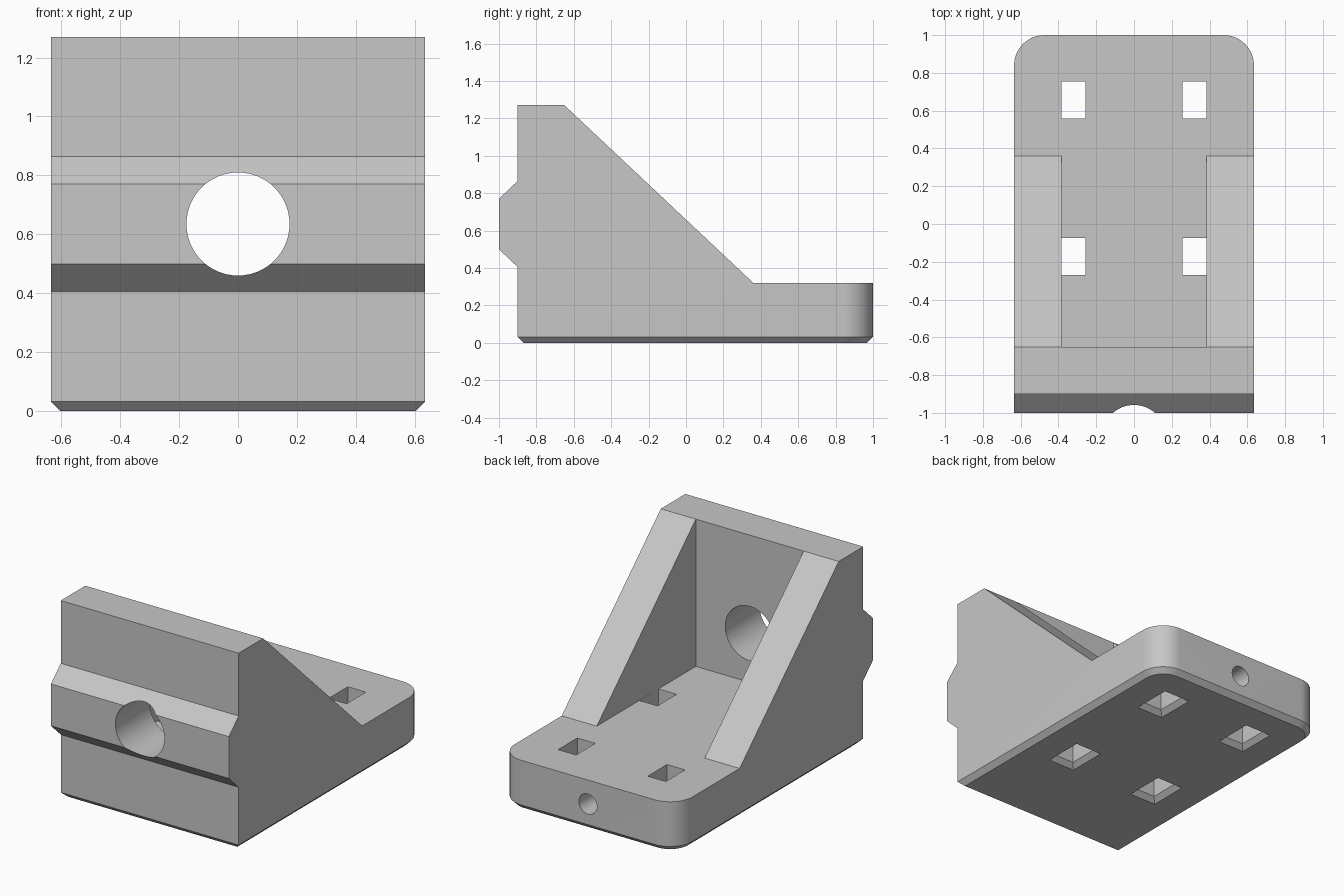
import bpy
import bmesh
from mathutils import Matrix, Vector

default = bpy.data.objects.get("Cube")
if default:
    bpy.data.objects.remove(default, do_unlink=True)

HALF_W, BASE_TOP, WALL_TOP = 0.635, 0.32, 1.27
FRONT, BACK, WALL_BACK = -0.9, 1.0, -0.65

grey = bpy.data.materials.new("light grey")
grey.use_nodes = True
colour = (0.57, 0.57, 0.57, 1)
grey.diffuse_color = colour
grey.node_tree.nodes["Principled BSDF"].inputs["Base Color"].default_value = colour


def make_object(name, bm):
    bmesh.ops.recalc_face_normals(bm, faces=bm.faces)
    mesh = bpy.data.meshes.new(name)
    bm.to_mesh(mesh)
    bm.free()
    mesh.materials.append(grey)
    obj = bpy.data.objects.new(name, mesh)
    bpy.context.collection.objects.link(obj)
    return obj


def box(name, low, high):
    low, high = Vector(low), Vector(high)
    bm = bmesh.new()
    bmesh.ops.create_cube(bm, size=1, matrix=Matrix.Translation((low + high) / 2)
                          @ Matrix.Diagonal((*(high - low), 1)))
    return make_object(name, bm)


def bore(name, radius, z, y0, y1):
    bm = bmesh.new()
    bmesh.ops.create_cone(bm, cap_ends=True, segments=64, radius1=radius,
                          radius2=radius, depth=y1 - y0,
                          matrix=Matrix.Translation((0, (y0 + y1) / 2, z))
                          @ Matrix.Rotation(1.5707963, 4, 'X'))
    return make_object(name, bm)


def cut(target, cutter):
    cutter.hide_render = True
    mod = target.modifiers.new(cutter.name, 'BOOLEAN')
    mod.operation, mod.solver, mod.object = 'DIFFERENCE', 'EXACT', cutter
    bpy.context.view_layer.objects.active = target
    bpy.ops.object.modifier_apply(modifier=mod.name)
    bpy.data.objects.remove(cutter, do_unlink=True)


# Bracket body: side profile with the locating rib, swept across the width
profile = [(FRONT, 0), (BACK, 0), (BACK, BASE_TOP), (0.36, BASE_TOP),
           (WALL_BACK, WALL_TOP), (FRONT, WALL_TOP), (FRONT, 0.865),
           (-1, 0.77), (-1, 0.5), (FRONT, 0.405)]
bm = bmesh.new()
side = bm.faces.new([bm.verts.new((-HALF_W, y, z)) for y, z in profile])
swept = bmesh.ops.extrude_face_region(bm, geom=[side])["geom"]
bmesh.ops.translate(bm, vec=(2 * HALF_W, 0, 0),
                    verts=[g for g in swept if isinstance(g, bmesh.types.BMVert)])
bmesh.ops.recalc_face_normals(bm, faces=bm.faces)

# Rounded back corners, then the chamfer round the underside
corners = [e for e in bm.edges if all(v.co.y > BACK - 0.001 for v in e.verts)
           and abs(e.verts[0].co.x - e.verts[1].co.x) < 0.001]
bmesh.ops.bevel(bm, geom=corners, offset=0.16, segments=12, profile=0.5,
                affect='EDGES')
rim = [e for e in bm.edges if all(v.co.z < 0.001 for v in e.verts)]
bmesh.ops.bevel(bm, geom=rim, offset=0.032, segments=1, affect='EDGES')
bracket = make_object("bracket", bm)

# Open bay between the two gussets
INNER = 0.385
cut(bracket, box("gusset_bay", (-INNER, WALL_BACK, BASE_TOP), (INNER, 1.2, 1.5)))

# Mounting hole in the wall and small screw hole in the back edge
cut(bracket, bore("mounting_hole", 0.175, 0.635, -1.2, -0.5))
cut(bracket, bore("screw_hole", 0.065, 0.165, 0.65, 1.2))

# Four tie slots, flared at the underside
FLARE = 0.03
for sx in (-1, 1):
    for y in (-0.172, 0.657):
        x = sx * 0.32
        cut(bracket, box("tie_slot", (x - 0.0645, y - 0.098, -0.1),
                         (x + 0.0645, y + 0.098, 0.4)))
        flare = box("slot_flare", (-0.0645, -0.098, -FLARE), (0.0645, 0.098, FLARE))
        for v in flare.data.vertices:
            grow = FLARE - v.co.z
            v.co.x += grow if v.co.x > 0 else -grow
            v.co.y += grow if v.co.y > 0 else -grow
            v.co += Vector((x, y, 0))
        cut(bracket, flare)

# Smooth rounds with crisp edges
bpy.ops.object.select_all(action='DESELECT')
bracket.select_set(True)
bpy.context.view_layer.objects.active = bracket
bpy.ops.object.shade_smooth_by_angle(angle=0.45)
